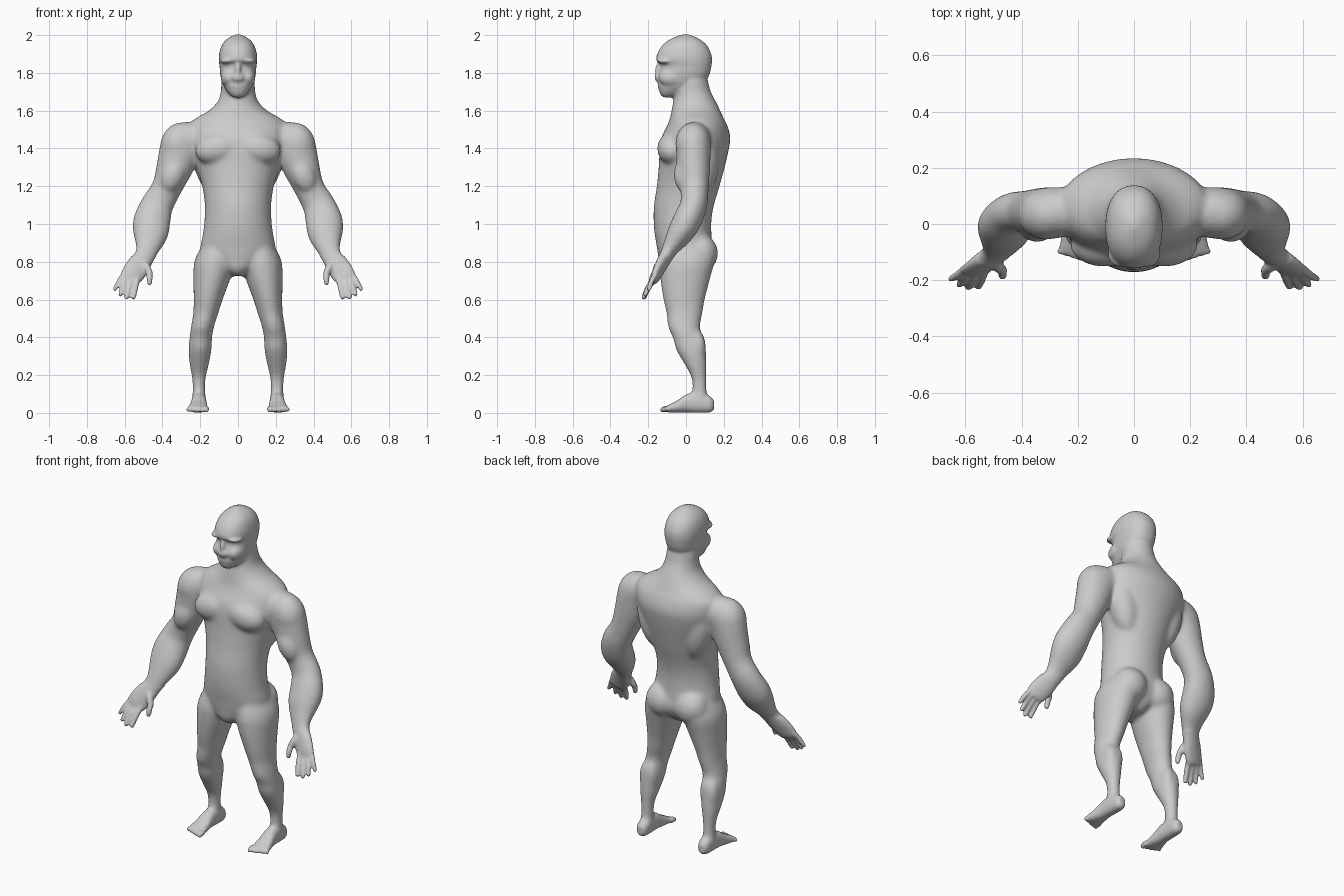
import bpy, bmesh, math
from mathutils import Vector, Matrix

bm = bmesh.new()


def catmull(a, b, c, d, t):
    return [0.5 * (2 * q + (r - p) * t + (2 * p - 5 * q + 4 * r - s) * t * t
            + (3 * q - p - 3 * r + s) * t ** 3) for p, q, r, s in zip(a, b, c, d)]


def loft(secs, ref=(0, 1, 0), axis=None, power=2.0, seg=32, sub=4):
    """Closed tube through sections (x, y, z, half width, half depth)."""
    n = len(secs)
    pts = []
    for i in range(n - 1):
        a, d = secs[max(i - 1, 0)], secs[min(i + 2, n - 1)]
        pts += [catmull(a, secs[i], secs[i + 1], d, k / sub) for k in range(sub)]
    pts.append(list(secs[-1]))
    rings = []
    for i, p in enumerate(pts):
        if axis:
            t = Vector(axis)
        else:
            t = (Vector(pts[min(i + 1, len(pts) - 1)][:3]) - Vector(pts[max(i - 1, 0)][:3])).normalized()
        u = Vector(ref).cross(t).normalized()
        v = t.cross(u)
        ring = []
        for k in range(seg):
            a = 2 * math.pi * k / seg
            c, s = math.cos(a), math.sin(a)
            cu = math.copysign(abs(c) ** (2 / power), c)
            sv = math.copysign(abs(s) ** (2 / power), s)
            ring.append(bm.verts.new(Vector(p[:3]) + u * cu * p[3] + v * sv * p[4]))
        rings.append(ring)
    for r0, r1 in zip(rings, rings[1:]):
        for k in range(seg):
            bm.faces.new((r0[k], r0[(k + 1) % seg], r1[(k + 1) % seg], r1[k]))
    bm.faces.new(rings[0])
    bm.faces.new(rings[-1][::-1])


def stack(rows, power=2.0):
    """Upright loft from (z, half width, front y, back y)."""
    loft([(0, (f + b) / 2, z, w, (b - f) / 2) for z, w, f, b in rows], axis=(0, 0, 1), power=power)


def ball(loc, size, rot=(0, 0, 0)):
    m = Matrix.Translation(loc)
    for ax, ang in zip("XYZ", rot):
        m = m @ Matrix.Rotation(math.radians(ang), 4, ax)
    bmesh.ops.create_uvsphere(bm, u_segments=24, v_segments=16, radius=1,
                              matrix=m @ Matrix.Diagonal((*size, 1)))


def digit(a, b, r):
    """Finger or toe with rounded ends."""
    a, b = Vector(a), Vector(b)
    mid = a.lerp(b, 0.5) + Vector((0, -0.004, 0.003))
    loft([(*a, r, r), (*mid, r, r), (*b, r * .85, r * .85)], ref=(1, 0, 0), seg=12)
    ball(b, (r * .85,) * 3)


# arm
loft([(.22, .045, 1.45, .085, .085), (.29, .04, 1.425, .112, .092), (.335, .04, 1.30, .098, .088),
      (.378, .045, 1.19, .080, .075), (.428, .04, 1.10, .087, .072), (.456, .005, 1.015, .099, .076),
      (.463, -.035, .945, .093, .068), (.478, -.08, .875, .066, .046), (.495, -.105, .83, .054, .036),
      (.53, -.135, .775, .062, .03), (.563, -.16, .725, .06, .024), (.575, -.17, .70, .05, .018)])
ball((.315, .035, 1.425), (.095, .092, .115), (0, -20, 0))
ball((.345, -.005, 1.26), (.065, .06, .1), (0, -22, 0))
# fingers and thumb
for root, tip, r in [((.53, -.16, .72), (.553, -.222, .612), .0155),
                     ((.56, -.165, .715), (.59, -.225, .612), .0155),
                     ((.588, -.165, .72), (.622, -.215, .628), .015),
                     ((.605, -.16, .735), (.652, -.195, .655), .014)]:
    digit(root, tip, r)
digit((.50, -.13, .80), (.468, -.165, .74), .021)
digit((.468, -.165, .74), (.468, -.185, .688), .0165)

# leg
loft([(.11, .01, .88, .085, .13), (.124, .005, .80, .108, .145), (.14, -.005, .70, .096, .13),
      (.158, -.01, .60, .077, .11), (.17, -.008, .53, .067, .096), (.188, -.01, .455, .061, .085),
      (.197, .01, .395, .06, .079), (.201, .026, .335, .061, .079), (.205, .05, .26, .052, .06),
      (.207, .068, .19, .038, .041), (.207, .072, .13, .034, .038), (.207, .072, .07, .036, .042)],
     axis=(0, 0, 1))
ball((.19, -.05, .46), (.042, .045, .05))
ball((.215, .06, .34), (.045, .045, .095))
ball((.185, .06, .35), (.04, .045, .09))
ball((.095, .08, .845), (.1, .09, .1))
# foot and toes
loft([(.205, .148, .04, .018, .025), (.205, .125, .046, .034, .044), (.206, .07, .055, .038, .055),
      (.207, .01, .052, .04, .05), (.21, -.045, .034, .048, .033), (.213, -.085, .024, .054, .022),
      (.214, -.105, .02, .05, .015)], ref=(0, 0, 1), axis=(0, -1, 0), power=2.3)
for i in range(5):
    digit((.17 + i * .022, -.09, .02), (.168 + i * .024, -.126 + i * .007, .0155), .0165 - i * .001)

# chest, back and side muscles
ball((.105, -.075, 1.40), (.125, .078, .085), (0, 12, 0))
ball((.155, .09, 1.34), (.085, .085, .19), (0, 12, 0))
ball((.14, .1, 1.46), (.14, .085, .11), (0, 20, -20))
# cheekbone and brow
ball((.045, -.105, 1.866), (.05, .05, .017), (0, 6, 18))
ball((.05, -.075, 1.775), (.042, .07, .05))

# mirror everything so far to the other side
half = bmesh.ops.duplicate(bm, geom=bm.verts[:] + bm.edges[:] + bm.faces[:])
bmesh.ops.scale(bm, vec=(-1, 1, 1), verts=[g for g in half["geom"] if isinstance(g, bmesh.types.BMVert)])

# torso and neck
stack([(.725, .035, -.10, .06), (.76, .09, -.135, .11), (.83, .175, -.148, .145), (.88, .198, -.155, .14),
       (.95, .186, -.167, .135), (1.02, .178, -.172, .135), (1.10, .176, -.17, .148),
       (1.20, .19, -.155, .178), (1.30, .22, -.145, .205), (1.40, .26, -.14, .228),
       (1.46, .27, -.13, .235), (1.52, .265, -.1, .22), (1.56, .225, -.085, .2), (1.60, .155, -.077, .182),
       (1.65, .107, -.068, .158), (1.70, .092, -.058, .132), (1.76, .087, -.06, .115), (1.82, .08, -.06, .1)])
# head
stack([(1.668, .028, -.125, -.085), (1.69, .05, -.14, -.03), (1.72, .07, -.148, .04), (1.76, .087, -.148, .105),
       (1.80, .095, -.145, .127), (1.83, .097, -.135, .134), (1.85, .1, -.142, .137), (1.868, .102, -.158, .138),
       (1.90, .1, -.153, .134), (1.94, .089, -.13, .115), (1.97, .069, -.097, .085), (1.99, .042, -.058, .05),
       (2.003, .012, -.02, .015)], power=2.25)
# nose and muzzle
ball((0, -.13, 1.815), (.018, .035, .05), (-12, 0, 0))
ball((0, -.115, 1.775), (.045, .052, .035))

# fuse all parts into one skin
bmesh.ops.recalc_face_normals(bm, faces=bm.faces[:])
mesh = bpy.data.meshes.new("body")
bm.to_mesh(mesh)
body = bpy.data.objects.new("body", mesh)
bpy.context.collection.objects.link(body)
mod = body.modifiers.new("fuse", 'REMESH')
mod.mode = 'VOXEL'
mod.voxel_size = 0.007
dg = bpy.context.evaluated_depsgraph_get()
skin = bpy.data.meshes.new_from_object(body.evaluated_get(dg))
body.modifiers.clear()
body.data = skin

# soften muscles strongly, hands, feet and face lightly
bm2 = bmesh.new()
bm2.from_mesh(skin)
fine = lambda p: p.z < .1 or p.z > 1.72 or (abs(p.x) > .4 and p.z < .83)
soft = [v for v in bm2.verts if not fine(v.co)]
for i in range(22):
    bmesh.ops.smooth_vert(bm2, verts=bm2.verts[:] if i < 3 else soft, factor=.5,
                          use_axis_x=True, use_axis_y=True, use_axis_z=True)
for f in bm2.faces:
    f.smooth = True
bm2.to_mesh(skin)
bm2.free()
bm.free()
